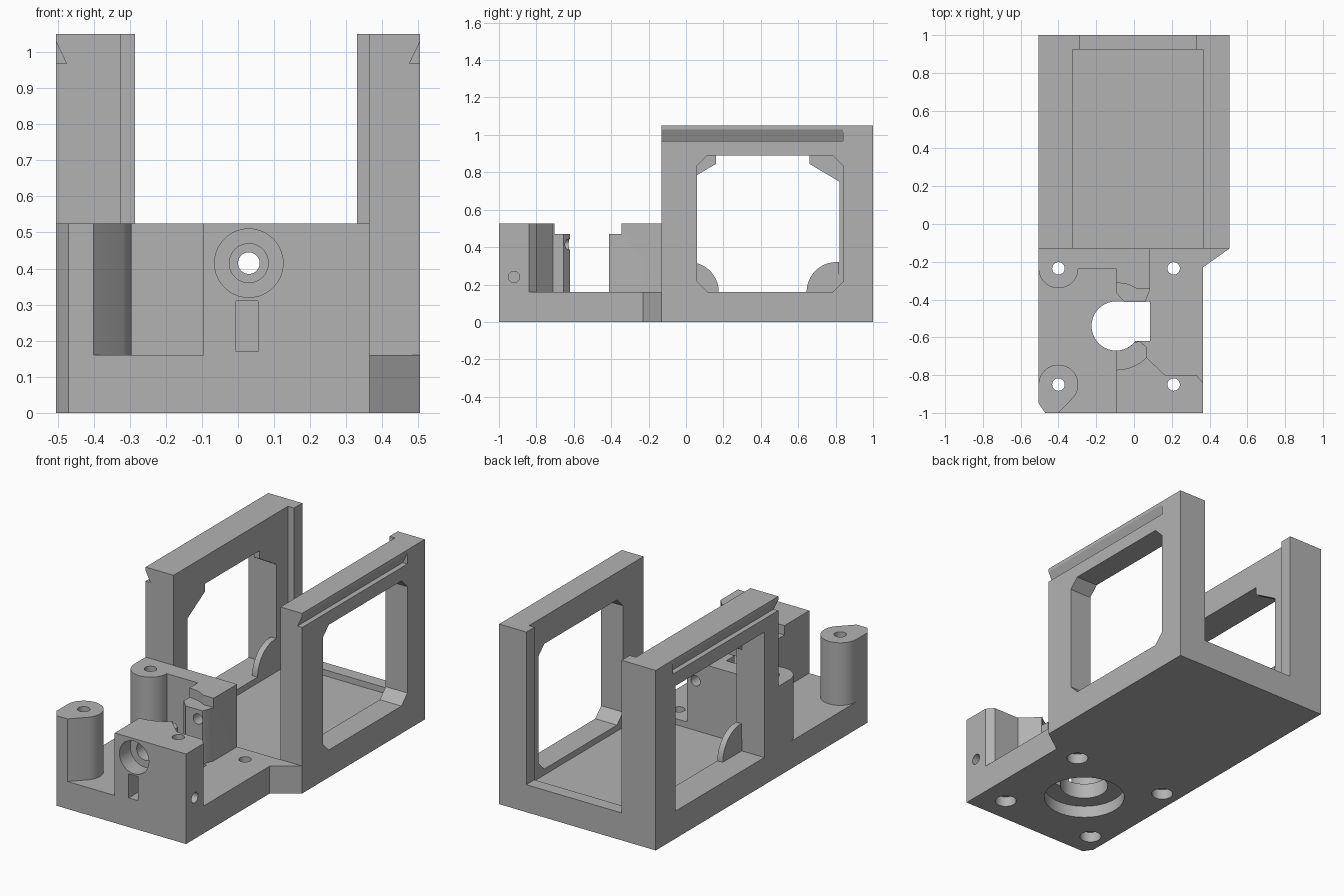
import bpy, bmesh
from math import cos, sin, pi, radians
from mathutils import Vector

if "Cube" in bpy.data.objects:
    bpy.data.objects.remove(bpy.data.objects["Cube"], do_unlink=True)

grey = bpy.data.materials.new("plain_grey")
grey.use_nodes = True
GREY = (0.45, 0.45, 0.45, 1)
grey.diffuse_color = GREY
grey.node_tree.nodes["Principled BSDF"].inputs["Base Color"].default_value = GREY

PLACE = {"x": lambda a, b, t: (t, a, b),
         "y": lambda a, b, t: (a, t, b),
         "z": lambda a, b, t: (a, b, t)}


def prism(name, axis, pts, lo, hi):
    """Extrude a 2D outline along an axis."""
    bm = bmesh.new()
    place = PLACE[axis]
    ends = [[bm.verts.new(place(a, b, t)) for a, b in pts] for t in (lo, hi)]
    bm.faces.new(ends[0])
    bm.faces.new(ends[1][::-1])
    n = len(pts)
    for i in range(n):
        j = (i + 1) % n
        bm.faces.new((ends[0][i], ends[1][i], ends[1][j], ends[0][j]))
    bmesh.ops.recalc_face_normals(bm, faces=bm.faces)
    mesh = bpy.data.meshes.new(name)
    bm.to_mesh(mesh)
    bm.free()
    mesh.materials.append(grey)
    ob = bpy.data.objects.new(name, mesh)
    bpy.context.collection.objects.link(ob)
    return ob


def arc(cx, cy, r, start=0, end=360, steps=40):
    full = abs(end - start) == 360
    count = steps if full else steps + 1
    angles = [radians(start + (end - start) * i / steps) for i in range(count)]
    return [(cx + r * cos(a), cy + r * sin(a)) for a in angles]


def rect(a0, a1, b0, b1):
    return [(a0, b0), (a1, b0), (a1, b1), (a0, b1)]


def cut(ob, axis, pts, lo, hi):
    """Subtract an extruded outline from a part."""
    cutter = prism("cutter", axis, pts, lo, hi)
    cutter.hide_render = True
    bpy.context.view_layer.objects.active = ob
    mod = ob.modifiers.new("cut", "BOOLEAN")
    mod.operation = "DIFFERENCE"
    mod.solver = "EXACT"
    mod.object = cutter
    bpy.ops.object.modifier_apply(modifier=mod.name)
    bpy.data.objects.remove(cutter, do_unlink=True)


FLOOR, BLOCK, STEP, TOP = 0.16, 0.525, 0.47, 1.05
SIDE = 0.505
BORE = (-0.095, -0.54)
SCREW = 0.033
parts = []

# Base plate with pocket, round bore and screw holes
base = prism("base_plate", "z", [
    (-SIDE, -0.95), (-0.47, -1), (0.365, -1), (0.365, -0.23),
    (SIDE, -0.13), (SIDE, 1), (-SIDE, 1)], 0, FLOOR)
cut(base, "z", rect(-0.325, 0.365, -0.13, 0.925), 0.125, 0.3)
cut(base, "z", arc(*BORE, 0.13), -0.1, 0.3)
cut(base, "z", rect(BORE[0], 0.085, -0.62, -0.41), 0.07, 0.3)
cut(base, "z", arc(*BORE, 0.22, steps=64), -0.1, 0.07)
for x in (-0.4, 0.21):
    for y in (-0.235, -0.85):
        cut(base, "z", arc(x, y, SCREW), -0.1, 0.3)
        cut(base, "z", arc(x, y, 0.058), -0.1, 0.06)
parts.append(base)

# Side walls, each with a rear lip, a window and an outer rail groove
for name, s, inner, lip in (("left_wall", 1, 0.365, 0.33),
                            ("right_wall", -1, 0.325, 0.285)):
    wall = prism(name, "z", [(s * x, y) for x, y in (
        (inner, -0.13), (SIDE, -0.13), (SIDE, 1), (lip, 1),
        (lip, 0.925), (inner, 0.925))], FLOOR, TOP)
    cut(wall, "y", [(s * x, z) for x, z in (
        (0.505, 1.03), (0.475, 0.968), (0.53, 0.968), (0.53, 1.03))], -0.3, 0.84)
    if s > 0:
        c = 0.055
        y0, y1, z1 = 0.06, 0.84, 0.89
        window = [(y0 + c, FLOOR), (y0 + c, 0.1), (y1 - c, 0.1), (y1 - c, FLOOR),
                  (y1, FLOOR + c), (y1, z1 - c), (y1 - c, z1),
                  (y0 + c, z1), (y0, z1 - c), (y0, FLOOR + c)]
    else:
        window = rect(0, 0.82, 0.1, 0.89)
    cut(wall, "x", window, s * 0.2, s * 0.7)
    parts.append(wall)

# Thin corner plates in the right wall window
for tag, y, d in (("front", 0, 1), ("rear", 0.82, -1)):
    parts.append(prism(tag + "_top_gusset", "x", [
        (y, 0.89), (y, 0.75), (y + d * 0.16, 0.845), (y + d * 0.16, 0.89)],
        -0.36, -0.325))
    ear = arc(0.015, FLOOR, 0.16, 0, 95, 20) + [(0, FLOOR)]
    parts.append(prism(tag + "_bottom_ear", "x",
                       [(y + d * a, b) for a, b in ear], -0.36, -0.325))

# Rear post joined to the wall, and front post with a flat front
rear_post = prism("rear_post", "z", [(-SIDE, -0.13)]
                  + arc(-0.4, -0.235, 0.105, 180, 360, 24)
                  + [(-0.295, -0.13)], FLOOR, BLOCK)
front_post = prism("front_post", "z",
                   arc(-0.4, -0.85, 0.105, -40, 180, 30)
                   + [(-SIDE, -0.95), (-0.47, -1), (-0.4, -1)], FLOOR, BLOCK)
for post, y in ((rear_post, -0.235), (front_post, -0.85)):
    cut(post, "z", arc(-0.4, y, SCREW), 0.1, 0.6)
    parts.append(post)

# Rear clamp block with a lowered step at the bore
rear_clamp = prism("rear_clamp", "z", [
    (-0.295, -0.13), (-0.295, -0.235), (-0.095, -0.235), (-0.095, -0.365),
    (-0.05, -0.412), (0.06, -0.412), (0.085, -0.345), (0.085, -0.13)], FLOOR, BLOCK)
cut(rear_clamp, "z", [(-0.2, -0.31), (-0.095, -0.31), (-0.03, -0.32),
                      (0.02, -0.345), (0.2, -0.345), (0.2, -0.5), (-0.2, -0.5)],
    STEP, 0.6)

# Front clamp block with chamfered rear edges and matching step
front_clamp = prism("front_clamp", "z", [
    (-0.095, -1), (0.365, -1), (0.365, -0.84), (0.33, -0.8), (0.165, -0.8),
    (0.07, -0.71), (0.07, -0.655), (0.03, -0.62)]
    + arc(*BORE, 0.13, -42, -90, 10), FLOOR, BLOCK)
cut(front_clamp, "z", arc(*BORE, 0.232, steps=64), STEP, 0.6)
cut(front_clamp, "z", arc(0.21, -0.85, SCREW), 0.1, 0.6)
cut(front_clamp, "x", arc(-0.92, 0.24, 0.03), 0.25, 0.5)
cut(front_clamp, "y", rect(-0.005, 0.055, 0.17, 0.31), -1.1, -0.9)

# Clamp screw bore through both blocks, stepped at the front
cut(front_clamp, "y", arc(0.03, 0.415, 0.095), -1.1, -0.9)
cut(front_clamp, "y", arc(0.03, 0.415, 0.054), -1.1, -0.8)
for block in (front_clamp, rear_clamp):
    cut(block, "y", arc(0.03, 0.415, 0.03), -1.1, 0)
    parts.append(block)

# Smooth the round surfaces, keep edges sharp
bpy.ops.object.select_all(action="DESELECT")
for ob in parts:
    ob.select_set(True)
bpy.context.view_layer.objects.active = base
bpy.ops.object.shade_smooth_by_angle(angle=radians(25))
